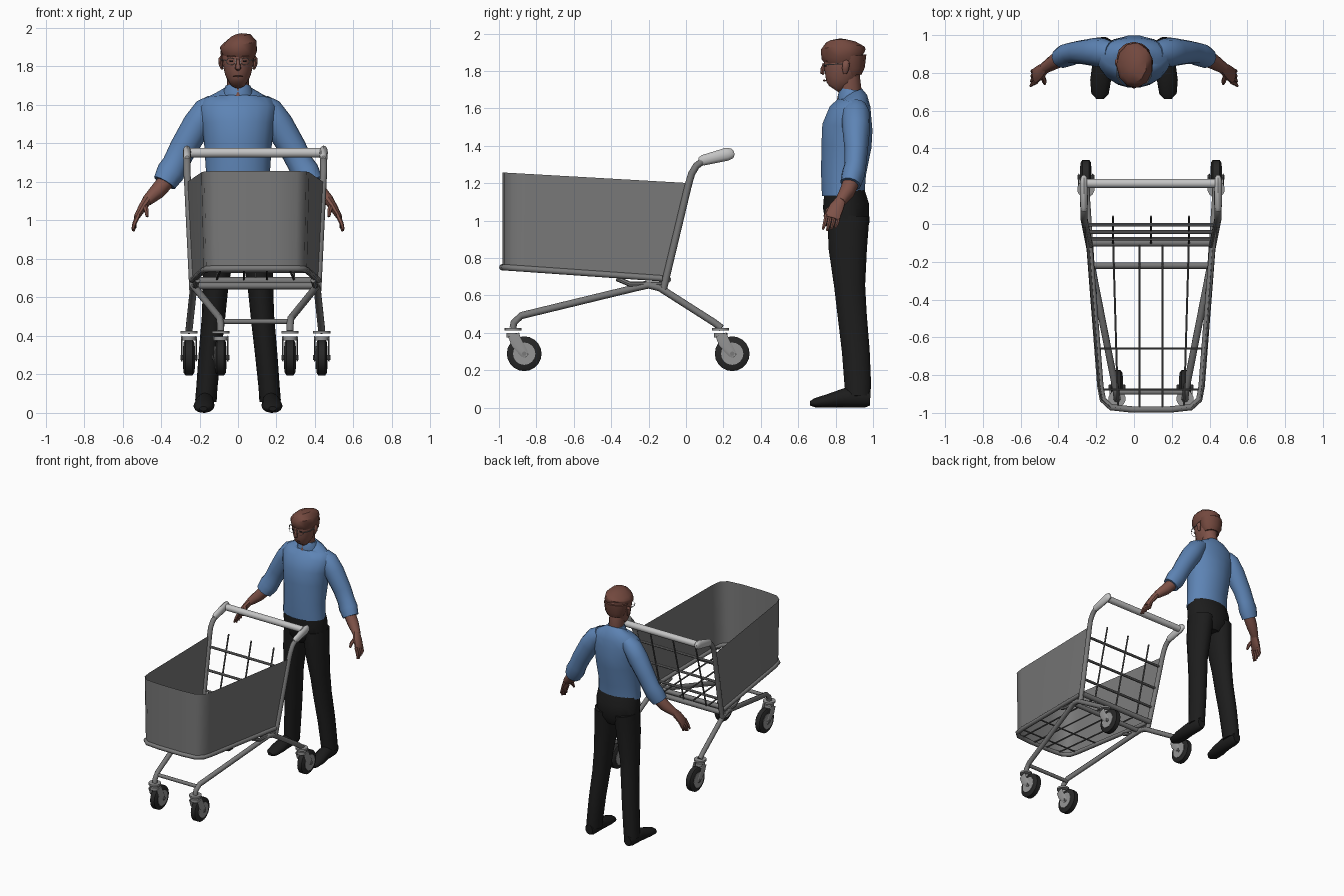
import bpy, bmesh, math
from mathutils import Vector as V

X, Y, Z = V((1, 0, 0)), V((0, 1, 0)), V((0, 0, 1))
CX = 0.09  # cart centre line


def mat(name, r, g, b):
    m = bpy.data.materials.new(name)
    m.diffuse_color = (r, g, b, 1)
    return m


FRAME = mat("frame_grey", 0.19, 0.19, 0.19)
WIRE = mat("wire_grey", 0.10, 0.10, 0.10)
HANDLE = mat("handle_light_grey", 0.55, 0.55, 0.55)
FORK = mat("caster_grey", 0.30, 0.30, 0.30)
TYRE = mat("tyre_black", 0.02, 0.02, 0.02)
SHIRT = mat("shirt_blue", 0.11, 0.23, 0.46)
SKIN = mat("skin_brown", 0.21, 0.085, 0.065)
HAIR = mat("hair_brown", 0.17, 0.065, 0.048)
CLOTH = mat("trouser_black", 0.012, 0.012, 0.012)


def finish(name, bm, m, angle=40):
    me = bpy.data.meshes.new(name)
    bm.to_mesh(me)
    bm.free()
    me.materials.append(m)
    ob = bpy.data.objects.new(name, me)
    bpy.context.collection.objects.link(ob)
    bpy.ops.object.select_all(action='DESELECT')
    ob.select_set(True)
    bpy.context.view_layer.objects.active = ob
    bpy.ops.object.shade_smooth_by_angle(angle=math.radians(angle))
    return ob


def loft(name, m, rings, n=12, ref=None):
    """Capped skin over elliptic rings (x, y, z, ru[, rv]) set across the path."""
    pts = [V(r[:3]) for r in rings]
    if ref is None:
        ext = [max(p[i] for p in pts) - min(p[i] for p in pts) for i in range(3)]
        ref = (X, Y, Z)[ext.index(min(ext))]
    bm, loops = bmesh.new(), []
    for i, r in enumerate(rings):
        a, b = pts[max(i - 1, 0)], pts[min(i + 1, len(pts) - 1)]
        t = (b - a).normalized()
        u = t.cross(ref).normalized()
        v = u.cross(t)
        ru, rv = r[3], r[-1]
        loops.append([bm.verts.new(pts[i] + u * ru * math.cos(k * math.tau / n)
                                   + v * rv * math.sin(k * math.tau / n)) for k in range(n)])
    for a, b in zip(loops, loops[1:]):
        for k in range(n):
            bm.faces.new((a[k], a[(k + 1) % n], b[(k + 1) % n], b[k]))
    bm.faces.new(loops[0])
    bm.faces.new(loops[-1])
    bmesh.ops.recalc_face_normals(bm, faces=bm.faces)
    return finish(name, bm, m)


def tube(name, m, pts, r, n=10):
    return loft(name, m, [(*p, r) for p in pts], n)


def flip(rings, s):
    return [(r[0] * s, *r[1:]) for r in rings]


# ---------- cart ----------
def floor_z(y):
    return 0.695 + (-0.12 - y) * 0.07


def rim_z(y):
    return 1.2 + (0.02 - y) * 0.057


# basket wall: a thin open sheet facing into the basket
low = [(.325, -.125), (.268, -.86), (.255, -.93), (.212, -.97), (.1, -.982)]
top = [(.352, .01), (.28, -.86), (.265, -.93), (.218, -.97), (.1, -.982)]
low += [(-x, y) for x, y in reversed(low)]
top += [(-x, y) for x, y in reversed(top)]
bm = bmesh.new()
lv = [bm.verts.new((CX + x, y, floor_z(y))) for x, y in low]
tv = [bm.verts.new((CX + x, y, rim_z(y))) for x, y in top]
for i in range(len(lv) - 1):
    f = bm.faces.new((lv[i], lv[i + 1], tv[i + 1], tv[i]))
    f.normal_update()
    if f.normal.dot(f.calc_center_median() - V((CX, -.4, 1))) > 0:
        f.normal_flip()
finish("basket_wall", bm, FRAME)

# tube around the basket floor
tube("floor_rim", FRAME, [(CX + x, y, floor_z(y) - .005) for x, y in low], .017)

# floor wires
for a, b in ((-.2, -.175), (-.06, -.06), (.06, .06), (.2, .175)):
    tube("floor_wire", WIRE, [(CX + a, -.11, floor_z(-.11)), (CX + b, -.97, floor_z(-.97))], .006, 6)
for y, h in ((-.66, .28), (-.875, .262), (-.4, .3)):
    if y != -.4:
        tube("floor_cross_wire", WIRE, [(CX - h, y, floor_z(y)), (CX + h, y, floor_z(y))], .006, 6)

# rear gate lattice
def gate_y(z):
    return .015 - (1.2 - z) * .232


for z in (1.12, .95, .8):
    h = .325 + (z - .64) * .048
    tube("gate_bar", FRAME, [(CX - h, gate_y(z), z), (CX + h, gate_y(z), z)], .01, 8)
for x in (-.2, 0, .2):
    tube("gate_wire", WIRE, [(CX + x, gate_y(.7), .7), (CX + x, gate_y(1.24) + .015, 1.24)], .006, 6)

# cross bars and handle
for y, z, h, r in ((-.1, .685, .325, .02), (-.22, .66, .315, .018), (-.89, .475, .18, .014)):
    tube("cross_bar", FRAME, [(CX - h, y, z), (CX + h, y, z)], r)
tube("handle_bar", HANDLE, [(CX - .355, .215, 1.352), (CX + .355, .215, 1.352)], .025, 14)

for s in (-1, 1):
    def cx(*pts):
        return [(CX + s * p[0], *p[1:]) for p in pts]
    # post, grip end and chassis legs
    tube("side_post", FRAME, cx((.325, -.12, .635), (.352, .015, 1.2), (.355, .03, 1.25),
                                (.355, .055, 1.292), (.355, .085, 1.315), (.355, .12, 1.33)), .019)
    loft("handle_end", HANDLE, cx((.355, .07, 1.318, .018, .012), (.355, .09, 1.322, .028, .02),
                                  (.355, .22, 1.355, .035, .022), (.355, .248, 1.36, .026, .016),
                                  (.355, .257, 1.363, .01, .008)), 12, X)
    tube("chassis_leg", FRAME, cx((.18, -.925, .425), (.18, -.92, .455), (.185, -.88, .492),
                                  (.305, -.27, .64), (.318, -.2, .655), (.322, -.14, .64),
                                  (.342, .15, .455), (.345, .19, .425)), .019)
    tube("floor_brace", FRAME, cx((.30, -.37, .69), (.31, -.3, .66), (.32, -.13, .66)), .014, 8)

    # casters
    for x, stem, hub in ((.18, -.925, -.865), (.345, .185, .247)):
        w = CX + s * x
        tube("caster_plate", FORK, [(w, stem, .412), (w, stem, .426)], .046, 14)
        tube("caster_swivel", FORK, [(w, stem, .375), (w, stem, .398)], .036, 12)
        for e in (-.037, .037):
            loft("caster_fork", FORK, [(w + e, stem + .002, .39, .03, .004),
                                       (w + e, stem + .02, .345, .032, .004),
                                       (w + e, hub, .288, .022, .004),
                                       (w + e, hub + .012, .272, .01, .004)], 10, X)
        loft("tyre", TYRE, [(w + o, hub, .288, r) for o, r in
                            ((-.028, .078), (-.018, .093), (.018, .093), (.028, .078))], 20, Z)
        tube("wheel_hub", FORK, [(w - .031, hub, .288), (w + .031, hub, .288)], .06, 16)
        tube("axle", FRAME, [(w - .045, hub, .288), (w + .045, hub, .288)], .012, 8)

# ---------- person ----------
loft("shirt_body", SHIRT, [(0, .84, 1.13, .172, .115), (0, .842, 1.25, .166, .122), (0, .858, 1.4, .176, .136),
                           (0, .863, 1.5, .188, .137), (0, .88, 1.58, .203, .117), (0, .9, 1.63, .18, .09),
                           (0, .9, 1.66, .12, .07), (0, .89, 1.685, .07, .055)], 18, Y)
loft("collar", SHIRT, [(0, .89, 1.64, .085, .08), (0, .882, 1.675, .075, .072), (0, .885, 1.7, .064, .062)], 14, Y)
loft("neck", SKIN, [(0, .865, 1.63, .045, .06), (0, .88, 1.69, .056, .06), (0, .868, 1.78, .056, .06)], 12, Y)
loft("neck_opening", SKIN, [(0, .835, 1.625, .006, .012), (0, .83, 1.66, .025, .02), (0, .84, 1.7, .035, .02)], 8, Y)
loft("trouser_hips", CLOTH, [(0, .845, 1.165, .166, .108), (0, .855, 1.08, .176, .125),
                             (0, .865, .98, .168, .118), (0, .868, .92, .09, .08)], 18, Y)

# head
loft("head", SKIN, [(0, .79, 1.703, .025, .03), (0, .798, 1.715, .042, .055), (0, .82, 1.755, .066, .083),
                    (0, .838, 1.81, .08, .103), (0, .845, 1.87, .084, .108), (0, .85, 1.92, .07, .09),
                    (0, .85, 1.94, .03, .04)], 16, Y)
loft("nose", SKIN, [(0, .738, 1.84, .008, .006), (0, .731, 1.81, .012, .012),
                    (0, .729, 1.79, .016, .012), (0, .738, 1.782, .01, .006)], 8, Y)
loft("hair_top", HAIR, [(0, .85, 1.865, .09, .108), (.004, .842, 1.89, .098, .122), (.004, .838, 1.92, .096, .118),
                        (-.004, .838, 1.945, .074, .09), (-.01, .84, 1.962, .03, .04)], 11, Y)
loft("hair_back", HAIR, [(0, .895, 1.775, .06, .045), (0, .89, 1.81, .082, .066),
                         (0, .883, 1.88, .092, .082)], 12, Y)
loft("mouth", HAIR, [(-.026, .748, 1.748, .003), (0, .738, 1.749, .006), (.026, .748, 1.748, .003)], 6, Z)

for s in (-1, 1):
    # face details
    loft("ear", SKIN, flip([(.082, .85, 1.785, .006, .01), (.09, .853, 1.81, .01, .018),
                            (.092, .856, 1.84, .01, .02), (.085, .855, 1.855, .005, .012)], s), 8, Y)
    loft("eyebrow", HAIR, flip([(.015, .737, 1.853, .004), (.055, .757, 1.853, .004)], s), 6, Z)
    loft("eye", CLOTH, flip([(.026, .742, 1.828, .005), (.042, .748, 1.828, .005)], s), 6, Z)
    bm = bmesh.new()
    ring = [bm.verts.new((s * .037 + c * .027 * math.cos(a), .726 + .012 * abs(math.cos(a)),
                          1.826 + c * .019 * math.sin(a)))
            for c in (1, .87) for a in [k * math.tau / 14 for k in range(14)]]
    for k in range(14):
        j = (k + 1) % 14
        bm.faces.new((ring[k], ring[j], ring[14 + j], ring[14 + k]))
    finish("glasses_rim", bm, FORK)
    tube("glasses_temple", FORK, flip([(.064, .738, 1.832), (.089, .78, 1.835), (.092, .86, 1.838)], s), .003, 6)

    # arm
    loft("sleeve", SHIRT, flip([(.12, .905, 1.61, .05, .06), (.16, .908, 1.575, .07, .075), (.21, .91, 1.50, .077, .075),
                                (.285, .91, 1.375, .071, .062), (.325, .905, 1.295, .068, .058),
                                (.35, .895, 1.25, .074, .062), (.382, .88, 1.195, .062, .056)], s), 12, Y)
    loft("forearm", SKIN, flip([(.36, .888, 1.22, .045, .045), (.42, .86, 1.15, .041, .041),
                                (.475, .825, 1.10, .028, .03)], s), 10, Y)
    loft("palm", SKIN, flip([(.468, .828, 1.11, .026, .028), (.495, .805, 1.07, .022, .04),
                             (.525, .783, 1.02, .016, .042), (.53, .78, 1.012, .01, .036)], s), 10, Y)
    for i in range(4):
        y = .748 + i * .022
        loft("finger", SKIN, flip([(.517, y + .004, 1.03, .012), (.538, y - .006, .985, .011),
                                   (.547 - .004 * i, y - .016, .945 + .008 * abs(i - 1), .007)], s), 6, Y)
    loft("thumb", SKIN, flip([(.487, .79, 1.08, .014), (.475, .757, 1.05, .013), (.472, .742, 1.02, .008)], s), 6, X)

    # leg and shoe
    loft("trouser_leg", CLOTH, flip([(.085, .868, 1.02, .085, .115), (.098, .865, .85, .081, .105),
                                     (.117, .875, .65, .066, .085), (.127, .888, .5, .061, .08),
                                     (.147, .908, .3, .058, .076), (.162, .918, .13, .055, .073),
                                     (.167, .92, .06, .056, .068)], s), 14, Y)
    loft("shoe", CLOTH, flip([(.17, .985, .05, .04, .032), (.17, .955, .052, .052, .043), (.172, .85, .052, .052, .048),
                              (.177, .76, .036, .036, .055), (.18, .69, .025, .025, .046),
                              (.18, .663, .022, .012, .02)], s), 12, X)
